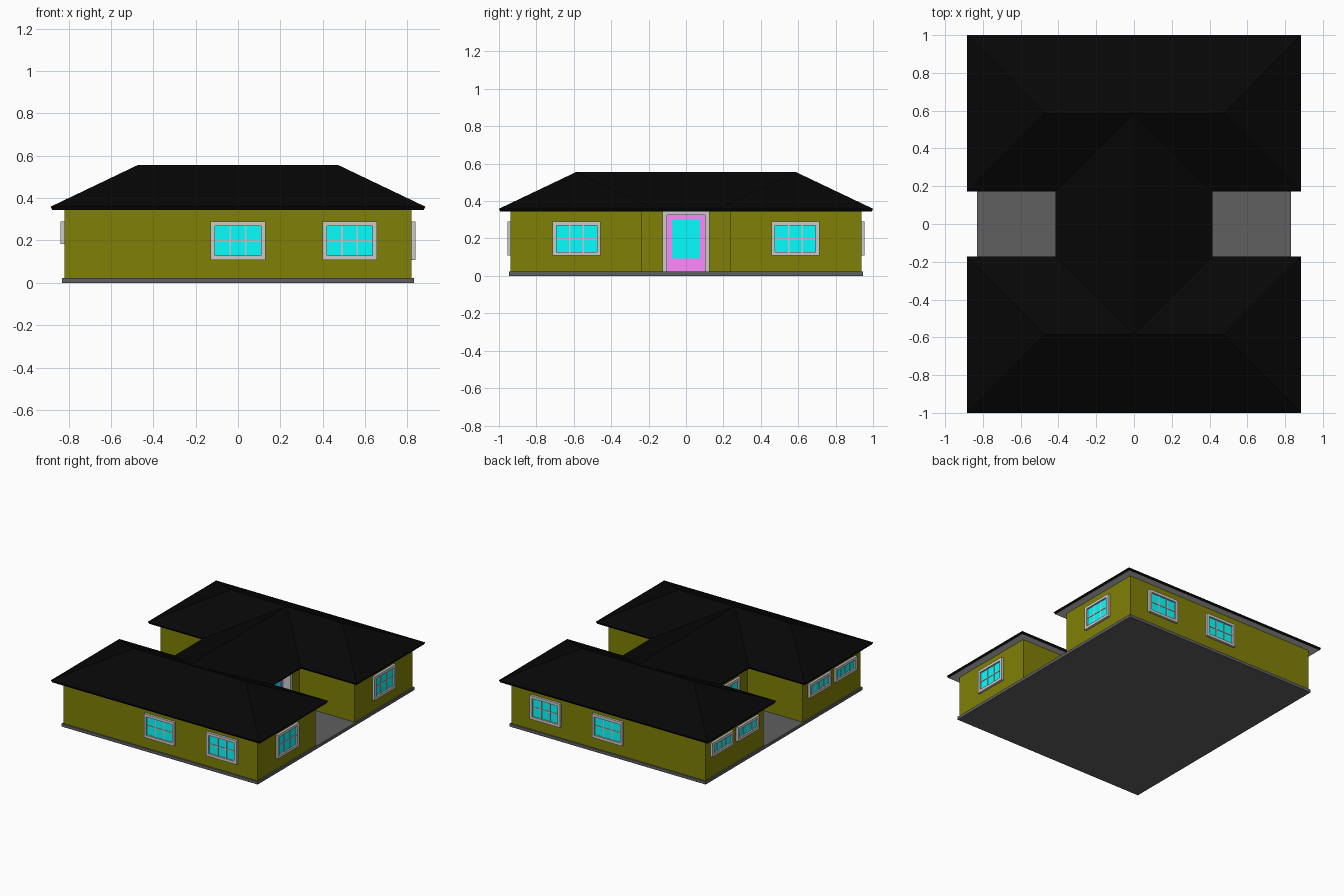
import bpy, bmesh
from math import pi
from mathutils import Matrix

if "Cube" in bpy.data.objects:
    bpy.data.objects.remove(bpy.data.objects["Cube"])


def material(name, rgb):
    m = bpy.data.materials.new(name)
    m.diffuse_color = (*rgb, 1)
    m.use_nodes = True
    m.node_tree.nodes["Principled BSDF"].inputs["Base Color"].default_value = m.diffuse_color
    return m


OLIVE = material("olive_wall", (0.216, 0.216, 0.002))
BLACK = material("black_roof", (0.002, 0.002, 0.002))
CYAN = material("cyan_glass", (0.002, 1.0, 1.0))
PINK = material("pink_door", (1.0, 0.25, 1.0))
DARK = material("dark_slab", (0.115, 0.115, 0.115))


def make(name, bm, mat=None, matrix=Matrix()):
    bmesh.ops.remove_doubles(bm, verts=bm.verts, dist=1e-5)
    bmesh.ops.recalc_face_normals(bm, faces=bm.faces)
    me = bpy.data.meshes.new(name)
    bm.to_mesh(me)
    bm.free()
    ob = bpy.data.objects.new(name, me)
    ob.matrix_world = matrix
    bpy.context.collection.objects.link(ob)
    if mat:
        me.materials.append(mat)
    return ob


def add_box(bm, x0, x1, y0, y1, z0, z1):
    m = Matrix.Translation(((x0 + x1) / 2, (y0 + y1) / 2, (z0 + z1) / 2))
    bmesh.ops.create_cube(bm, size=1, matrix=m @ Matrix.Diagonal((x1 - x0, y1 - y0, z1 - z0, 1)))


def box(name, dims, mat=None, matrix=Matrix()):
    bm = bmesh.new()
    add_box(bm, *dims)
    return make(name, bm, mat, matrix)


def h_loop(x, y, c, n, z):
    """H-shaped outline: outer half sizes x, y; connector half width c; notch half width n."""
    right = [(x, -y), (x, -n), (c, -n), (c, n), (x, n), (x, y)]
    left = [(-a, b) for a, b in reversed(right)]
    return [(a, b, z) for a, b in right + left]


def band(name, lower, upper, mat=None, skip=None):
    """Strip of quads joining two closed outlines; one side may be left open."""
    bm = bmesh.new()
    lo, up = ([bm.verts.new(p) for p in loop] for loop in (lower, upper))
    for i in range(len(lo)):
        j = (i + 1) % len(lo)
        if i != skip:
            bm.faces.new((lo[i], lo[j], up[j], up[i]))
    return make(name, bm, mat)


# floor slab, walls (open at the door side), soffit and eave edge
box("floor_slab", (-0.83, 0.83, -0.947, 0.947, 0, 0.023), DARK)
WALL = (0.82, 0.937, 0.355, 0.237)
EAVE_LOW = (0.877, 0.993, 0.407, 0.18, 0.343)
EAVE_TOP = (0.885, 1.0, 0.415, 0.172, 0.359)
band("walls", h_loop(*WALL, 0.023), h_loop(*WALL, 0.343), OLIVE, skip=2)
band("soffit", h_loop(*WALL, 0.343), h_loop(*EAVE_LOW))
band("roof_edge", h_loop(*EAVE_LOW), h_loop(*EAVE_TOP), BLACK)

# hipped roof: one quarter, mirrored in x and y
X, Y, C, N, E = EAVE_TOP
R, RX, RY = 0.556, 0.473, 0.586
quarter = [
    [(0, Y, E), (X, Y, E), (RX, RY, R), (0, RY, R)],
    [(X, Y, E), (X, N, E), (RX, RY, R)],
    [(X, N, E), (C, N, E), (0, RY, R), (RX, RY, R)],
    [(C, N, E), (C, 0, E), (0, 0, R), (0, RY, R)],
]
bm = bmesh.new()
for sx in (1, -1):
    for sy in (1, -1):
        for face in quarter:
            f = bm.faces.new([bm.verts.new((p[0] * sx, p[1] * sy, p[2])) for p in face])
            f.normal_update()
            if f.normal.z < 0:
                f.normal_flip()
make("roof", bm, BLACK)


def place(x, y, angle):
    return Matrix.Translation((x, y, 0)) @ Matrix.Rotation(angle, 4, 'Z')


def add_frame(bm, w, z0, z1, t, y0, y1=0):
    """Rectangular border of half width w and bar width t, from depth y0 to y1 (-y is outward)."""
    for s in (-w, w - t):
        add_box(bm, s, s + t, y0, y1, z0, z1)
    for z in (z0, z1 - t):
        add_box(bm, -w + t, w - t, y0, y1, z, z + t)


def window(name, matrix, z0=0.108, z1=0.29, rows=2, cols=3):
    w, t, b = 0.129, 0.021, 0.004
    bm = bmesh.new()
    add_frame(bm, w, z0, z1, t, -0.018)
    for i in range(1, cols):
        x = -w + t + 2 * (w - t) * i / cols
        add_box(bm, x - b, x + b, -0.01, 0, z0 + t, z1 - t)
    for i in range(1, rows):
        z = z0 + t + (z1 - z0 - 2 * t) * i / rows
        add_box(bm, -w + t, w - t, -0.0095, 0, z - b, z + b)
    make(name + "_frame", bm, None, matrix)
    box(name + "_glass", (-w + t, w - t, -0.006, 0, z0 + t, z1 - t), CYAN, matrix)


# windows on front, back, right, left and left courtyard wall
for x in (0, 0.527):
    window("front_window", place(x, -WALL[1], 0))
    window("back_window", place(x, WALL[1], pi))
for s in (-1, 1):
    window("right_window", place(WALL[0], s * 0.585, pi / 2))
    for y in (0.435, 0.745):
        window("left_small_window", place(-WALL[0], s * y, -pi / 2), 0.183, 0.29, 1, 4)
window("left_court_window", place(-WALL[2], 0, -pi / 2))

# right courtyard wall with a glazed door set back in its frame
door = place(WALL[2], 0, pi / 2)
bm = bmesh.new()
for s in (-0.237, 0.125):
    add_box(bm, s, s + 0.112, 0, 0.06, 0.023, 0.343)
make("door_wall", bm, OLIVE, door)
bm = bmesh.new()
for s in (-0.125, 0.102):
    add_box(bm, s, s + 0.023, -0.018, 0.06, 0.023, 0.343)
add_box(bm, -0.102, 0.102, -0.018, 0.06, 0.325, 0.343)
make("door_frame", bm, None, door)
box("door_leaf", (-0.102, 0.102, 0.045, 0.06, 0.023, 0.325), PINK, door)
bm = bmesh.new()
add_frame(bm, 0.094, 0.072, 0.322, 0.02, 0.039, 0.045)
make("door_glass_frame", bm, PINK, door)
box("door_glass", (-0.074, 0.074, 0.042, 0.045, 0.092, 0.302), CYAN, door)
